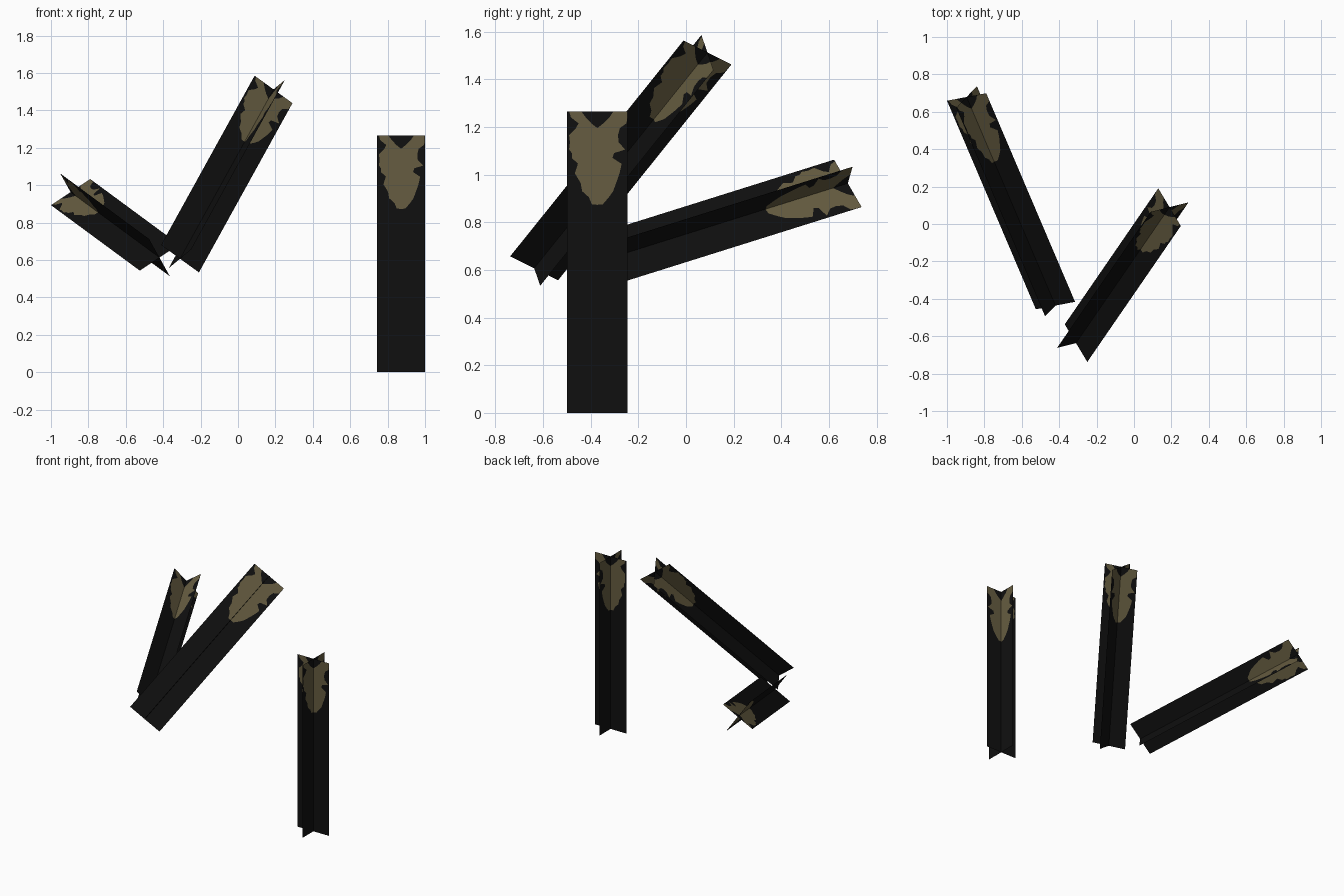
import bpy
from mathutils import Vector


def material(name, rgb):
    m = bpy.data.materials.new(name)
    m.diffuse_color = (*rgb, 1)
    return m


black = material("charred black", (0.005, 0.005, 0.005))
tan = material("dull tan", (0.132, 0.108, 0.052))

# Ragged tan patch: distance below the tip, then left edge, notch left,
# notch right, right edge (as fractions of the half width)
ROWS = [
    (0.000, -0.93, -0.53, 0.53, 0.99),
    (0.025, -0.87, -0.38, 0.40, 0.99),
    (0.050, -0.62, -0.20, 0.20, 0.96),
    (0.070, -0.70, 0.00, 0.00, 0.74),
    (0.100, -0.93, 0.00, 0.00, 0.68),
    (0.130, -0.90, 0.00, 0.00, 0.70),
    (0.160, -0.93, 0.00, 0.00, 0.92),
    (0.175, -0.84, 0.00, 0.00, 0.55),
    (0.195, -0.84, 0.00, 0.00, 0.50),
    (0.220, -0.64, 0.00, 0.00, 0.80),
    (0.260, -0.74, 0.00, 0.00, 0.73),
    (0.300, -0.55, 0.00, 0.00, 0.62),
    (0.335, -0.50, 0.00, 0.00, 0.52),
    (0.360, -0.28, 0.00, 0.00, 0.38),
    (0.390, -0.18, 0.00, 0.00, 0.18),
    (0.392, 0.00, 0.00, 0.00, 0.00),
    (1.265, 0.00, 0.00, 0.00, 0.00),
]
HALF = 0.1275
LENGTH = 1.265


def crossed_cards(name, base, tip, side_a, side_b):
    """Two flat cards crossing along the axis from base to tip."""
    base, tip = Vector(base), Vector(tip)
    verts, faces, mats = [], [], []
    for side in (side_a, side_b):
        s = Vector(side).normalized() * HALF
        start = len(verts)
        for d, l, nl, nr, r in ROWS:
            p = tip.lerp(base, d / LENGTH)
            verts += [p + s * u for u in (-1, l, nl, nr, r, 1)]
        for i in range(len(ROWS) - 1):
            for c in range(5):
                ids = [start + i * 6 + c, start + i * 6 + 6 + c,
                       start + i * 6 + 7 + c, start + i * 6 + 1 + c]
                # merge coincident corners so no face is degenerate
                loop = []
                for k in ids:
                    if all((verts[k] - verts[j]).length > 1e-6 for j in loop):
                        loop.append(k)
                if len(loop) > 2:
                    faces.append(loop)
                    mats.append(1 if c in (1, 3) else 0)
    mesh = bpy.data.meshes.new(name)
    mesh.from_pydata(verts, [], faces)
    mesh.materials.append(black)
    mesh.materials.append(tan)
    for poly, m in zip(mesh.polygons, mats):
        poly.material_index = m
    bpy.context.collection.objects.link(bpy.data.objects.new(name, mesh))


# Upright stick, then the two leaning ones
crossed_cards("upright_stick", (0.872, -0.372, 0), (0.872, -0.372, 1.265),
              (1, 0, 0), (0, 1, 0))
crossed_cards("steep_stick", (-0.31, -0.637, 0.607), (0.19, 0.09, 1.512),
              (0.20, 0.05, -0.145), (-0.12, 0.20, -0.10))
crossed_cards("low_stick", (-0.42, -0.436, 0.613), (-0.895, 0.679, 0.963),
              (0.21, 0.04, 0.14), (0.11, 0.115, -0.198))
